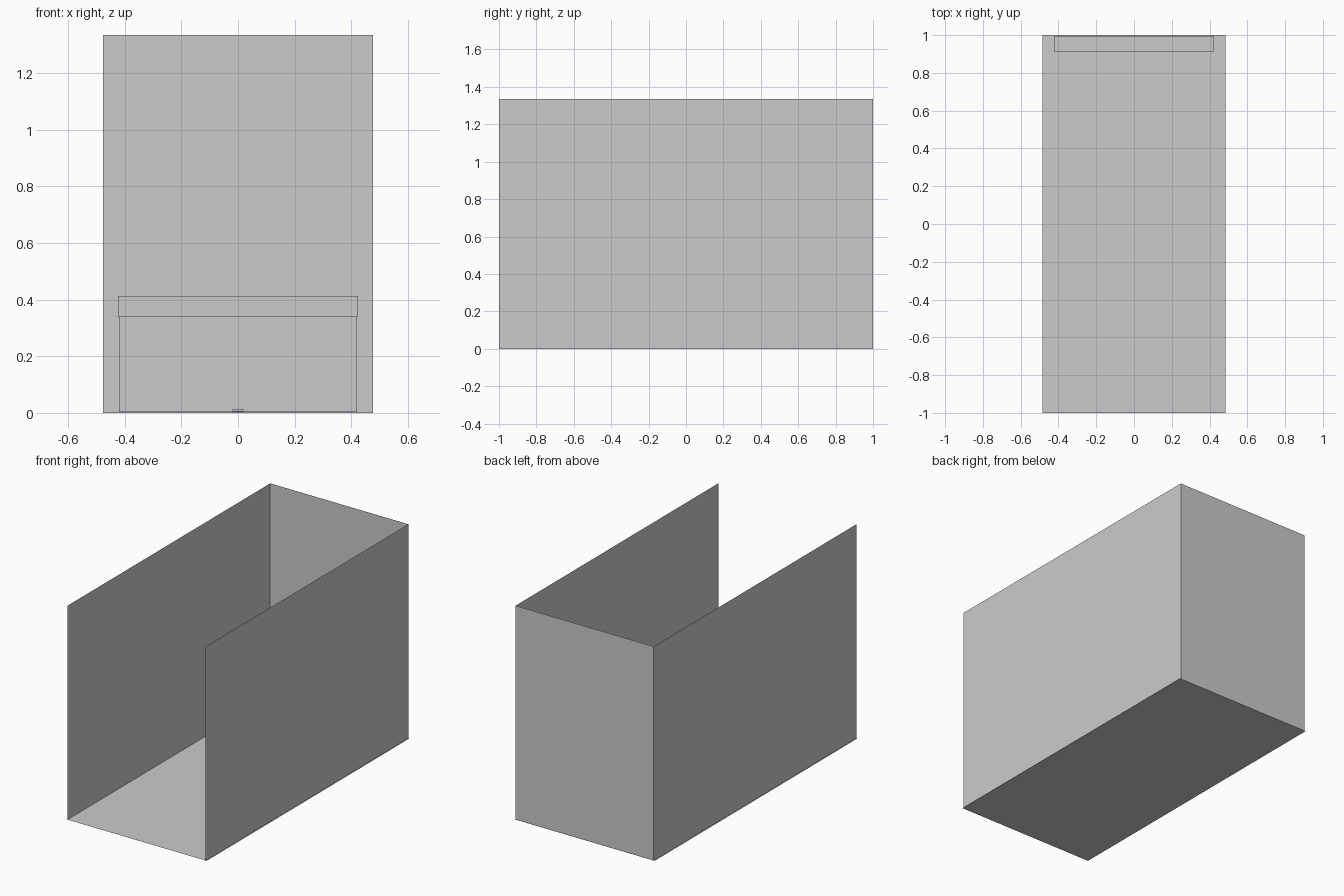
import bpy, bmesh
from mathutils import Vector

if "Cube" in bpy.data.objects:
    bpy.data.objects.remove(bpy.data.objects["Cube"])


def mesh_object(name, bm):
    me = bpy.data.meshes.new(name)
    bm.to_mesh(me)
    bm.free()
    ob = bpy.data.objects.new(name, me)
    bpy.context.collection.objects.link(ob)
    return ob


def sheet(name, origin, u, v):
    """Single flat rectangle from a corner and two edge vectors."""
    bm = bmesh.new()
    o, u, v = Vector(origin), Vector(u), Vector(v)
    bm.faces.new([bm.verts.new(p) for p in (o, o + u, o + u + v, o + v)])
    return mesh_object(name, bm)


def box(name, lo, hi):
    bm = bmesh.new()
    bmesh.ops.create_cube(bm, size=1)
    for vert in bm.verts:
        vert.co = [hi[i] if vert.co[i] > 0 else lo[i] for i in range(3)]
    return mesh_object(name, bm)


W, H = 0.477, 1.335   # wall half width, wall height
F = 0.484             # floor half width, just wider than the walls

# Room shell: paper-thin floor, side walls and back wall; top and front open
sheet("floor", (-F, -1, 0), (2 * F, 0, 0), (0, 2, 0))
for side, x in (("left", -W), ("right", W)):
    sheet(side + "_wall", (x, -1, 0), (0, 2, 0), (0, 0, H))
sheet("back_wall", (-W, 0.999, 0), (2 * W, 0, 0), (0, 0, H))

# Roller shutter against the back wall: casing, hanging panel, pull handle
box("shutter_casing", (-0.4235, 0.912, 0.338), (0.4235, 0.995, 0.413))
box("shutter_panel", (-0.421, 0.955, 0.003), (0.421, 0.960, 0.338))
box("shutter_handle", (-0.02, 0.945, 0.005), (0.02, 0.955, 0.014))
